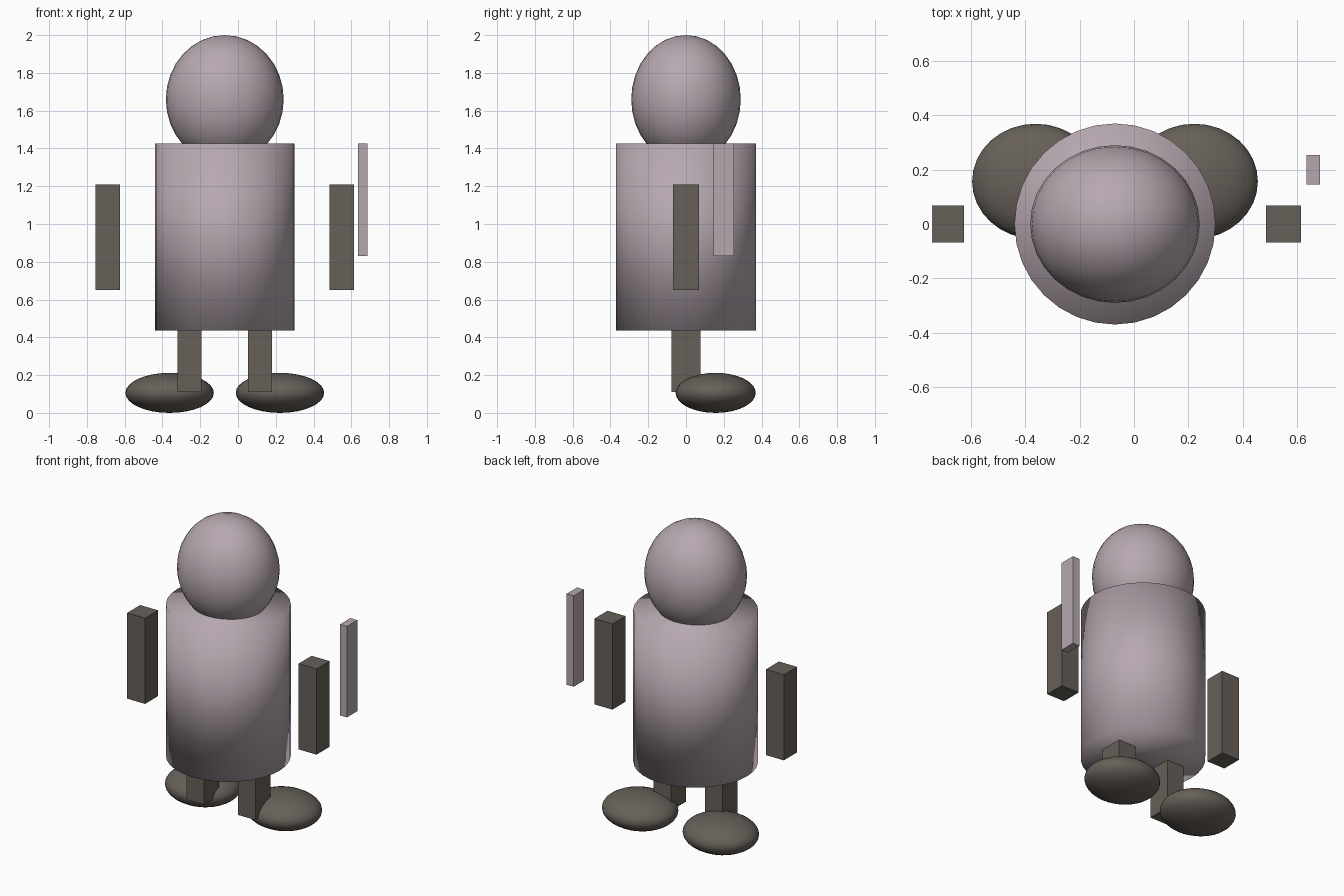
import bpy

cube = bpy.data.objects.get("Cube")
if cube:
    bpy.data.objects.remove(cube, do_unlink=True)

AXIS = -0.07  # x of the figure's own symmetry plane


def make_material(name, rgb):
    mat = bpy.data.materials.new(name)
    mat.use_nodes = True
    color = (*rgb, 1.0)
    mat.diffuse_color = color
    mat.node_tree.nodes["Principled BSDF"].inputs["Base Color"].default_value = color
    return mat


pale = make_material("pale mauve", (0.47, 0.39, 0.435))
dark = make_material("dark taupe", (0.135, 0.117, 0.1))


def finish(name, size, mat, smooth):
    obj = bpy.context.object
    obj.name = name
    obj.scale = size
    bpy.ops.object.transform_apply(location=False, rotation=False, scale=True)
    obj.data.materials.append(mat)
    if smooth:
        bpy.ops.object.shade_smooth()
    return obj


def box(name, center, size, mat):
    bpy.ops.mesh.primitive_cube_add(size=1, location=center)
    return finish(name, size, mat, False)


def ellipsoid(name, center, radii, mat):
    bpy.ops.mesh.primitive_uv_sphere_add(segments=32, ring_count=16, radius=1, location=center)
    return finish(name, radii, mat, True)


# Torso: softly shaded drum
bpy.ops.mesh.primitive_cylinder_add(vertices=32, radius=0.37, depth=0.99,
                                    location=(AXIS, 0, 0.93))
finish("torso", (1, 1, 1), pale, True)

# Head
ellipsoid("head", (AXIS, 0, 1.66), (0.312, 0.29, 0.34), pale)

# Paired limbs
for side, s in (("left", 1), ("right", -1)):
    box(side + "_arm", (AXIS + s * 0.62, 0, 0.93), (0.13, 0.135, 0.56), dark)
    box(side + "_leg", (AXIS + s * 0.186, 0, 0.30), (0.127, 0.155, 0.38), dark)
    ellipsoid(side + "_foot", (AXIS + s * 0.292, 0.157, 0.106), (0.234, 0.212, 0.106), dark)

# Floating slat beside the left arm
box("side_slat", (0.66, 0.2, 1.128), (0.05, 0.108, 0.595), pale)
